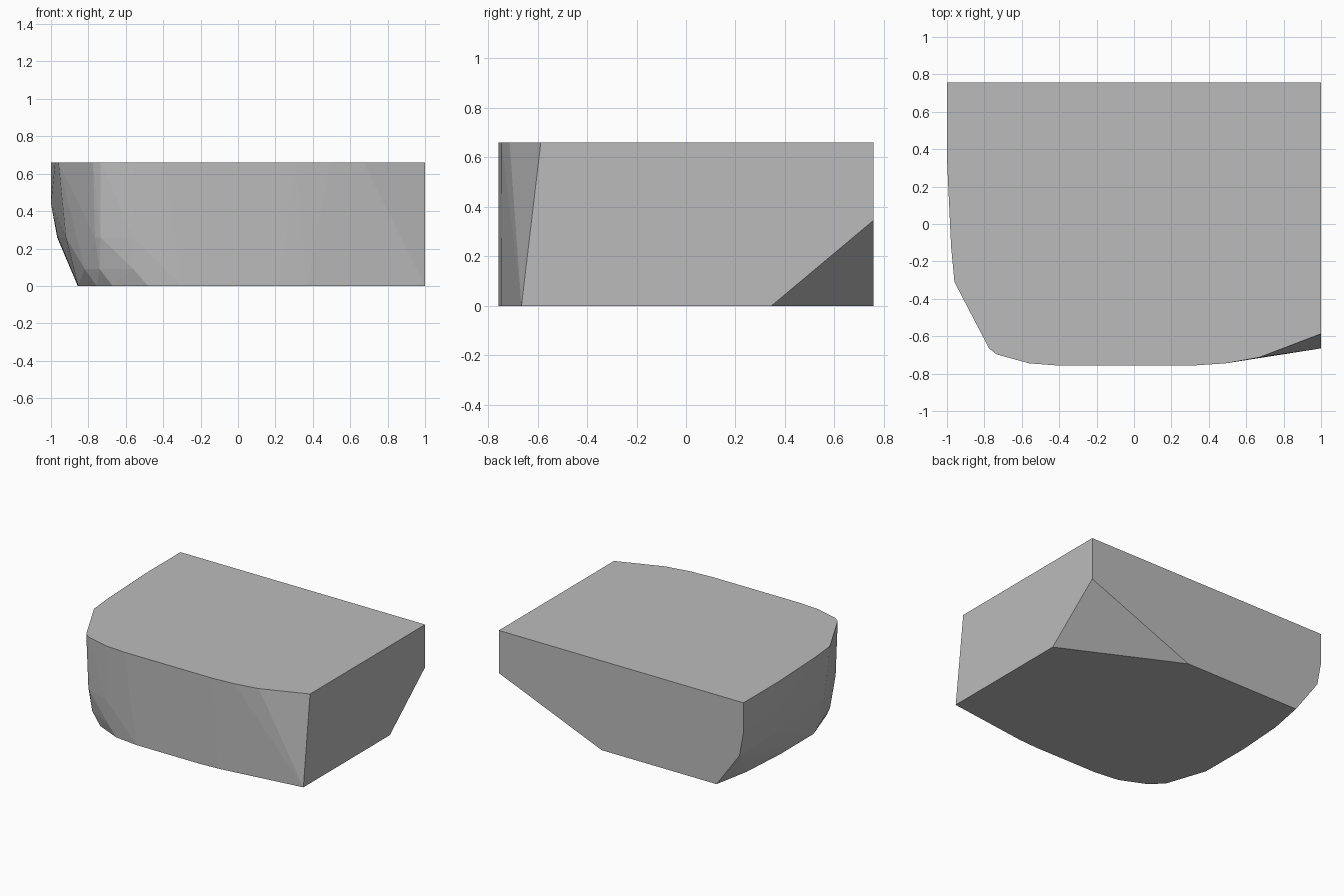
import bpy
import bmesh

if "Cube" in bpy.data.objects:
    bpy.data.objects.remove(bpy.data.objects["Cube"])

# Half-height rings of the boulder-like block: height -> outline points (x, y)
rings = {
    # flat top
    0.66: [(-1, 0.757), (1, 0.757), (1, -0.587), (0.67, -0.713), (0.49, -0.745),
           (0.31, -0.757), (-0.40, -0.757), (-0.56, -0.745), (-0.735, -0.697),
           (-0.775, -0.665), (-0.96, -0.31), (-0.978, -0.12), (-1, 0.35)],
    # upper shoulder and start of the corner cut
    0.44: [(-1, 0.757), (-1, 0.40)],
    0.345: [(1, 0.757)],
    # lower shoulder on the left side
    0.26: [(-0.967, 0.757), (-0.963, 0.35), (-0.92, -0.30), (-0.765, -0.655),
           (-0.735, -0.685), (-0.56, -0.742)],
    0.09: [(-0.82, -0.51), (-0.74, -0.645), (-0.56, -0.73)],
    # flat underside, missing the back right corner
    0.0: [(0.16, 0.757), (1, 0.345), (1, -0.665), (0.37, -0.748), (0.22, -0.757),
          (-0.30, -0.757), (-0.48, -0.735), (-0.67, -0.65), (-0.755, -0.565),
          (-0.855, -0.27), (-0.857, 0.12), (-0.833, 0.48), (-0.78, 0.757)],
}

# Wrap the rings in one convex shell
bm = bmesh.new()
for z, outline in rings.items():
    for x, y in outline:
        bm.verts.new((x, y, z))
hull = bmesh.ops.convex_hull(bm, input=bm.verts[:])
loose = {g for g in hull["geom_interior"] + hull["geom_unused"]
         if isinstance(g, bmesh.types.BMVert) and g.is_valid}
bmesh.ops.delete(bm, geom=list(loose), context='VERTS')

# Merge coplanar triangles into clean flat faces
bmesh.ops.dissolve_limit(bm, angle_limit=0.005, verts=bm.verts[:], edges=bm.edges[:])
bmesh.ops.recalc_face_normals(bm, faces=bm.faces[:])

mesh = bpy.data.meshes.new("stone_block")
bm.to_mesh(mesh)
bm.free()

# Single stone colour
stone = bpy.data.materials.new("stone_grey")
stone.diffuse_color = (0.5, 0.5, 0.5, 1)
stone.use_nodes = True
stone.node_tree.nodes["Principled BSDF"].inputs["Base Color"].default_value = stone.diffuse_color
mesh.materials.append(stone)

block = bpy.data.objects.new("stone_block", mesh)
bpy.context.collection.objects.link(block)
